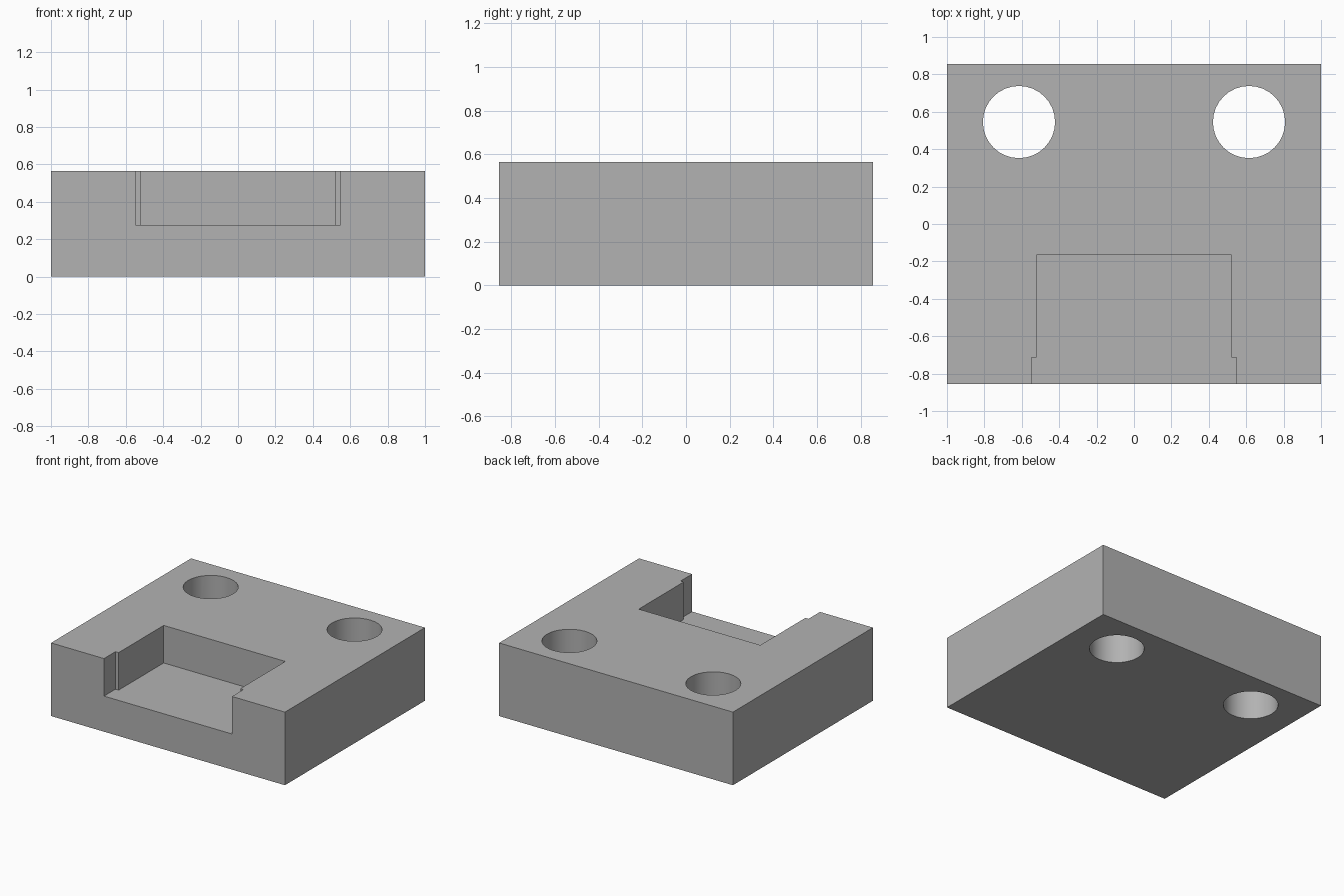
import bpy
import bmesh
import math

HALF_X, HALF_Y, HEIGHT = 1.0, 0.855, 0.565
POCKET_FLOOR = 0.275

cube = bpy.data.objects.get("Cube")
if cube:
    bpy.data.objects.remove(cube, do_unlink=True)

# Single plain grey
grey = bpy.data.materials.new("plain grey")
grey.use_nodes = True
colour = (0.448, 0.448, 0.448, 1)
grey.diffuse_color = colour
grey.node_tree.nodes["Principled BSDF"].inputs["Base Color"].default_value = colour


def prism(name, outline, bottom, top):
    """Extrude a flat outline upward into a solid."""
    bm = bmesh.new()
    face = bm.faces.new([bm.verts.new((x, y, bottom)) for x, y in outline])
    result = bmesh.ops.extrude_face_region(bm, geom=[face])
    raised = [v for v in result["geom"] if isinstance(v, bmesh.types.BMVert)]
    bmesh.ops.translate(bm, verts=raised, vec=(0, 0, top - bottom))
    bmesh.ops.recalc_face_normals(bm, faces=bm.faces)
    mesh = bpy.data.meshes.new(name)
    bm.to_mesh(mesh)
    bm.free()
    mesh.materials.append(grey)
    obj = bpy.data.objects.new(name, mesh)
    bpy.context.collection.objects.link(obj)
    return obj


def mirrored(half):
    return half + [(-x, y) for x, y in reversed(half)]


def circle(cx, cy, radius, sides=32):
    angles = [math.tau * i / sides for i in range(sides)]
    return [(cx + radius * math.cos(a), cy + radius * math.sin(a)) for a in angles]


# Solid block
block = prism("mounting_block", mirrored([(HALF_X, -HALF_Y), (HALF_X, HALF_Y)]), 0, HEIGHT)

# Stepped pocket open to the front and top
pocket = [(0.547, -1), (0.547, -0.715), (0.52, -0.715), (0.52, -0.165)]
cutters = [prism("pocket_cutter", mirrored(pocket), POCKET_FLOOR, 1)]

# Two through holes near the back
for side, label in ((-1, "right"), (1, "left")):
    cutters.append(prism(label + "_hole_cutter", circle(side * 0.615, 0.545, 0.193), -1, 1))

bpy.context.view_layer.objects.active = block
for cutter in cutters:
    cutter.hide_render = True
    mod = block.modifiers.new(cutter.name, "BOOLEAN")
    mod.operation = "DIFFERENCE"
    mod.solver = "EXACT"
    mod.object = cutter
    bpy.ops.object.modifier_apply(modifier=mod.name)
    bpy.data.objects.remove(cutter, do_unlink=True)

# Smooth hole walls, sharp edges elsewhere
bpy.ops.object.select_all(action="DESELECT")
block.select_set(True)
bpy.ops.object.shade_smooth_by_angle(angle=math.radians(30))
